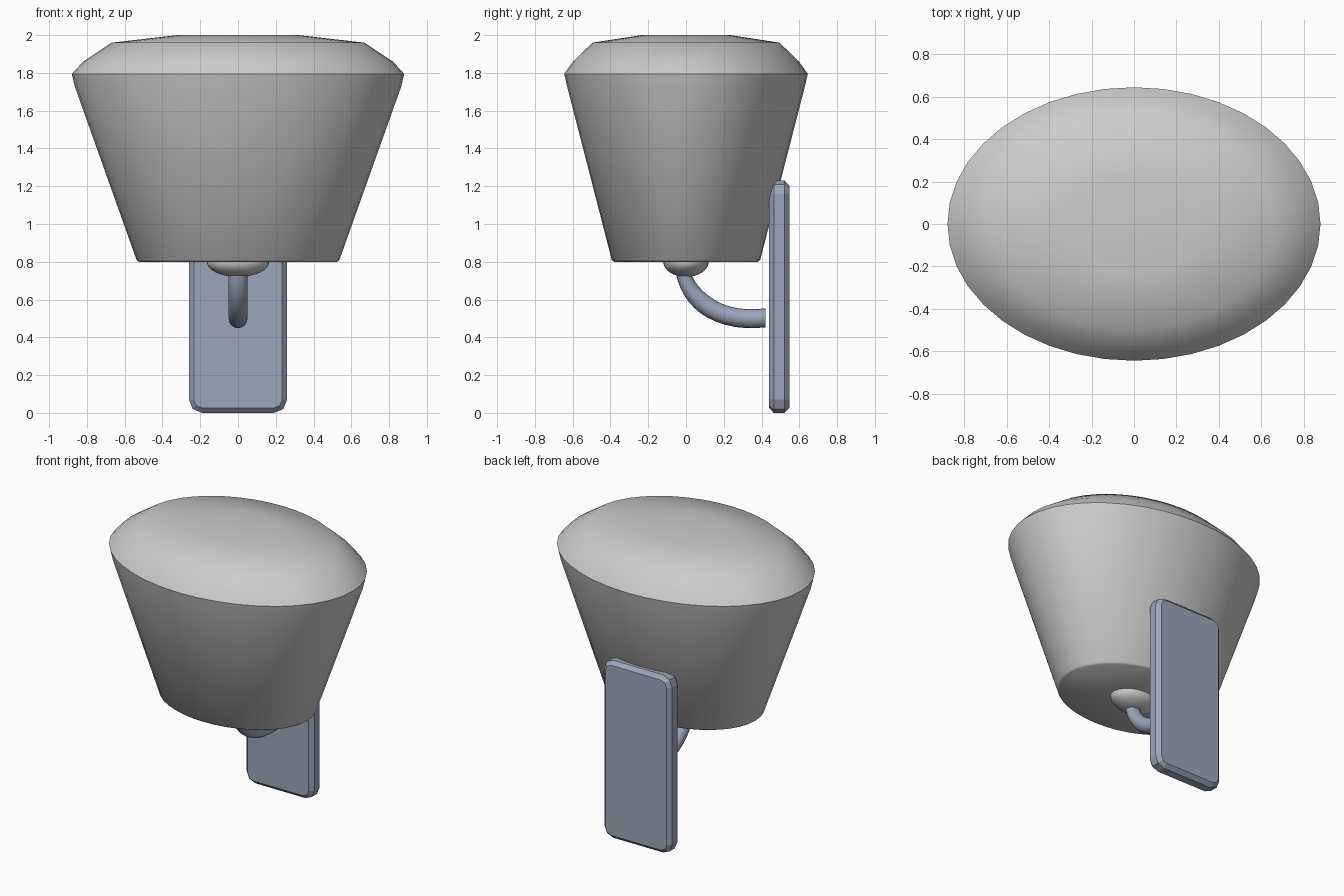
import bpy, bmesh, math

if "Cube" in bpy.data.objects:
    bpy.data.objects.remove(bpy.data.objects["Cube"])

SLATE = bpy.data.materials.new("slate")
SLATE.diffuse_color = (0.33, 0.38, 0.48, 1)
SLATE.use_nodes = True
SLATE.node_tree.nodes["Principled BSDF"].inputs["Base Color"].default_value = SLATE.diffuse_color


def finish(name, bm, mat=None, angle=None):
    bmesh.ops.recalc_face_normals(bm, faces=bm.faces)
    me = bpy.data.meshes.new(name)
    bm.to_mesh(me)
    bm.free()
    ob = bpy.data.objects.new(name, me)
    bpy.context.collection.objects.link(ob)
    if mat:
        me.materials.append(mat)
    if angle:
        bpy.ops.object.select_all(action='DESELECT')
        ob.select_set(True)
        bpy.context.view_layer.objects.active = ob
        bpy.ops.object.shade_smooth_by_angle(angle=math.radians(angle))
    return ob


def loft(bm, rings):
    """Skin a list of closed rings and cap both ends."""
    loops = [[bm.verts.new(p) for p in r] for r in rings]
    n = len(loops[0])
    for a, b in zip(loops, loops[1:]):
        for i in range(n):
            j = (i + 1) % n
            bm.faces.new((a[i], a[j], b[j], b[i]))
    bm.faces.new(loops[0])
    bm.faces.new(loops[-1])


def ellipse(rx, ry, z, n=40):
    return [(rx * math.cos(t), ry * math.sin(t), z)
            for t in (2 * math.pi * i / n for i in range(n))]


# Oval lamp shade: flared wall, rounded rim, shallow domed lid
profile = [(0.525, 0.38, 0.80), (0.537, 0.393, 0.81), (0.865, 0.63, 1.73),
           (0.88, 0.645, 1.795), (0.82, 0.598, 1.86), (0.67, 0.495, 1.96),
           (0.32, 0.235, 2.0)]
bm = bmesh.new()
loft(bm, [ellipse(*p) for p in profile])
finish("shade", bm, angle=45)

# Flattened oval cap under the shade
bm = bmesh.new()
bmesh.ops.create_uvsphere(bm, u_segments=32, v_segments=16, radius=1)
bmesh.ops.scale(bm, vec=(0.165, 0.12, 0.08), verts=bm.verts)
bmesh.ops.translate(bm, vec=(0, 0, 0.80), verts=bm.verts)
finish("cap", bm, angle=60)

# Curved arm: cubic path in the YZ plane with a round section
P = [(-0.02, 0.77), (0.0, 0.62), (0.15, 0.47), (0.42, 0.503)]
bm = bmesh.new()
rings = []
for k in range(15):
    t = k / 14
    s = 1 - t
    w = (s**3, 3 * s * s * t, 3 * s * t * t, t**3)
    y, z = (sum(a * p[i] for a, p in zip(w, P)) for i in (0, 1))
    dw = (s * s, 2 * s * t, t * t)
    dy, dz = (sum(a * (q[i] - p[i]) for a, p, q in zip(dw, P, P[1:])) for i in (0, 1))
    if k == 14:
        dy, dz = 1, 0
    ln = math.hypot(dy, dz)
    ny, nz = -dz / ln, dy / ln
    r = min(0.05, 0.036 + 0.03 * t)
    ring = []
    for i in range(16):
        a = 2 * math.pi * i / 16
        ring.append((0.05 * math.cos(a), y + ny * r * math.sin(a), z + nz * r * math.sin(a)))
    rings.append(ring)
loft(bm, rings)
finish("arm", bm, SLATE, 45)

# Wall plate: rounded rectangle with a chamfered border on both faces
def rounded_rect(y, inset, w=0.26, h=0.615, r=0.07, cz=0.615):
    pts = []
    for c, (sx, sz) in enumerate([(1, 1), (-1, 1), (-1, -1), (1, -1)]):
        for k in range(3):
            a = math.radians(90 * c + 45 * k)
            rr = r - inset
            pts.append((sx * (w - r) + rr * math.cos(a), y,
                        cz + sz * (h - r) + rr * math.sin(a)))
    return pts


bm = bmesh.new()
loft(bm, [rounded_rect(y, i) for y, i in
          [(0.44, 0.026), (0.465, 0), (0.522, 0), (0.547, 0.026)]])
finish("wall_plate", bm, SLATE)
